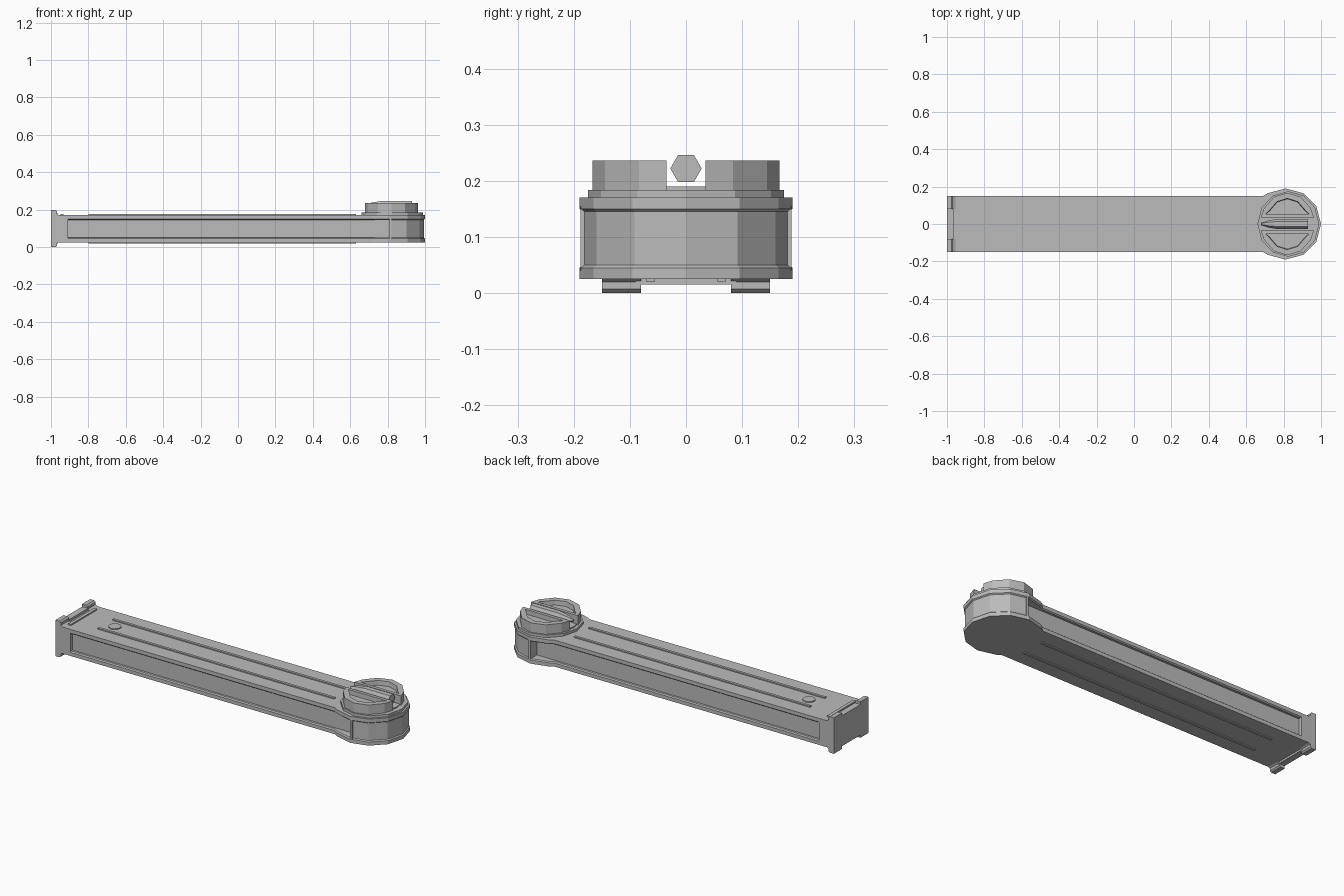
import bpy
import bmesh
from math import sin, cos, radians

old = bpy.data.objects.get("Cube")
if old:
    bpy.data.objects.remove(old, do_unlink=True)

grey = bpy.data.materials.new("plain_grey")
grey.use_nodes = True
COLOUR = (0.5, 0.5, 0.5, 1)
grey.diffuse_color = COLOUR
grey.node_tree.nodes["Principled BSDF"].inputs["Base Color"].default_value = COLOUR


def loft(name, rings, pocket=None):
    """Skin matching rings of points into a closed solid; optionally sink the top."""
    bm = bmesh.new()
    loops = [[bm.verts.new(p) for p in ring] for ring in rings]
    n = len(loops[0])
    for low, high in zip(loops, loops[1:]):
        for i in range(n):
            j = (i + 1) % n
            bm.faces.new((low[i], low[j], high[j], high[i]))
    bm.faces.new(loops[0][::-1])
    top = bm.faces.new(loops[-1])
    bmesh.ops.recalc_face_normals(bm, faces=bm.faces[:])
    if pocket:
        rim, depth = pocket
        bmesh.ops.inset_region(bm, faces=[top], thickness=rim)
        bmesh.ops.inset_region(bm, faces=[top], thickness=0.003)
        bmesh.ops.translate(bm, verts=top.verts[:], vec=(0, 0, -depth))
    mesh = bpy.data.meshes.new(name)
    bm.to_mesh(mesh)
    bm.free()
    mesh.materials.append(grey)
    ob = bpy.data.objects.new(name, mesh)
    bpy.context.collection.objects.link(ob)
    return ob


def prism(name, pts, z0, z1, pocket=None):
    return loft(name, [[(x, y, z) for x, y in pts] for z in (z0, z1)], pocket)


def box(name, x0, x1, y0, y1, z0, z1):
    return prism(name, [(x0, y0), (x1, y0), (x1, y1), (x0, y1)], z0, z1)


def arc(cx, rx, ry, angles):
    return [(cx + rx * cos(radians(a)), ry * sin(radians(a))) for a in angles]


HEAD = 0.81


def outline(d):
    """Beam plan with a twelve-sided round head, inset by d."""
    r = 0.19 - d
    y = 0.15 - d
    return ([(-0.97, -y), (0.69, -y)] + arc(HEAD, r, r, range(-120, 121, 30))
            + [(0.69, y), (-0.97, y)])


def flange(name, layers):
    loft(name, [[(x, y, z) for x, y in outline(d)] for z, d in layers])


# Flanges with chamfered inner edges, and the recessed core between them
flange("lower_flange", [(0.025, 0), (0.045, 0), (0.05, 0.006)])
flange("upper_flange", [(0.145, 0.006), (0.15, 0), (0.17, 0)])
box("beam_core", -0.97, HEAD, -0.132, 0.132, 0.04, 0.155)
box("beam_end_frame", -0.97, -0.91, -0.15, 0.15, 0.04, 0.155)
prism("head_core", arc(HEAD, 0.184, 0.184, range(-90, 91, 30)), 0.04, 0.155)
box("head_post", HEAD, HEAD + 0.012, -0.188, 0.188, 0.04, 0.155)

# End plate with a lipped tab on each side
box("end_plate", -1, -0.965, -0.09, 0.09, 0.015, 0.182)
half = [(-0.955, 0.097), (-0.955, 0.17), (-0.967, 0.177),
        (-0.967, 0.19), (-0.975, 0.197), (-1, 0.197)]
tab = half + [(x, 0.197 - z) for x, z in half[:0:-1]]
for side, s in (("left", 1), ("right", -1)):
    loft(side + "_end_tab", [[(x, s * y, z) for x, z in tab] for y in (0.08, 0.15)])

# Raised ribs and small details on the faces
for side, s in (("left", 1), ("right", -1)):
    y0, y1 = sorted((s * 0.056, s * 0.07))
    box(side + "_top_rib", -0.8, 0.63, y0, y1, 0.165, 0.176)
    box(side + "_bottom_rib", -0.8, 0.63, y0, y1, 0.02, 0.03)
box("cross_rib", -0.95, -0.932, -0.112, 0.112, 0.165, 0.177)
prism("button", arc(-0.745, 0.032, 0.032, range(0, 360, 30)), 0.165, 0.175)

# Turning knob: base disc, two pocketed halves and a tapered bar in the slot
prism("knob_base", arc(0.825, 0.165, 0.175, range(0, 360, 30)), 0.165, 0.184)
prism("knob_floor", arc(0.82, 0.142, 0.16, range(0, 360, 30)), 0.18, 0.19)
sweep = (12, 30, 60, 90, 120, 150, 168)
for side, s in (("left", 1), ("right", -1)):
    pts = [(x, s * y) for x, y in arc(0.82, 0.145, 0.167, sweep)]
    prism("knob_" + side + "_half", pts, 0.18, 0.236, (0.03, 0.025))


def hexagon(x, k):
    return [(x, y, z + 0.222) for y, z in arc(0, 0.028 * k, 0.028 * k, range(0, 360, 60))]


loft("knob_bar", [hexagon(0.68, 0.2), hexagon(0.715, 0.65),
                  hexagon(0.77, 1), hexagon(0.93, 1)])
